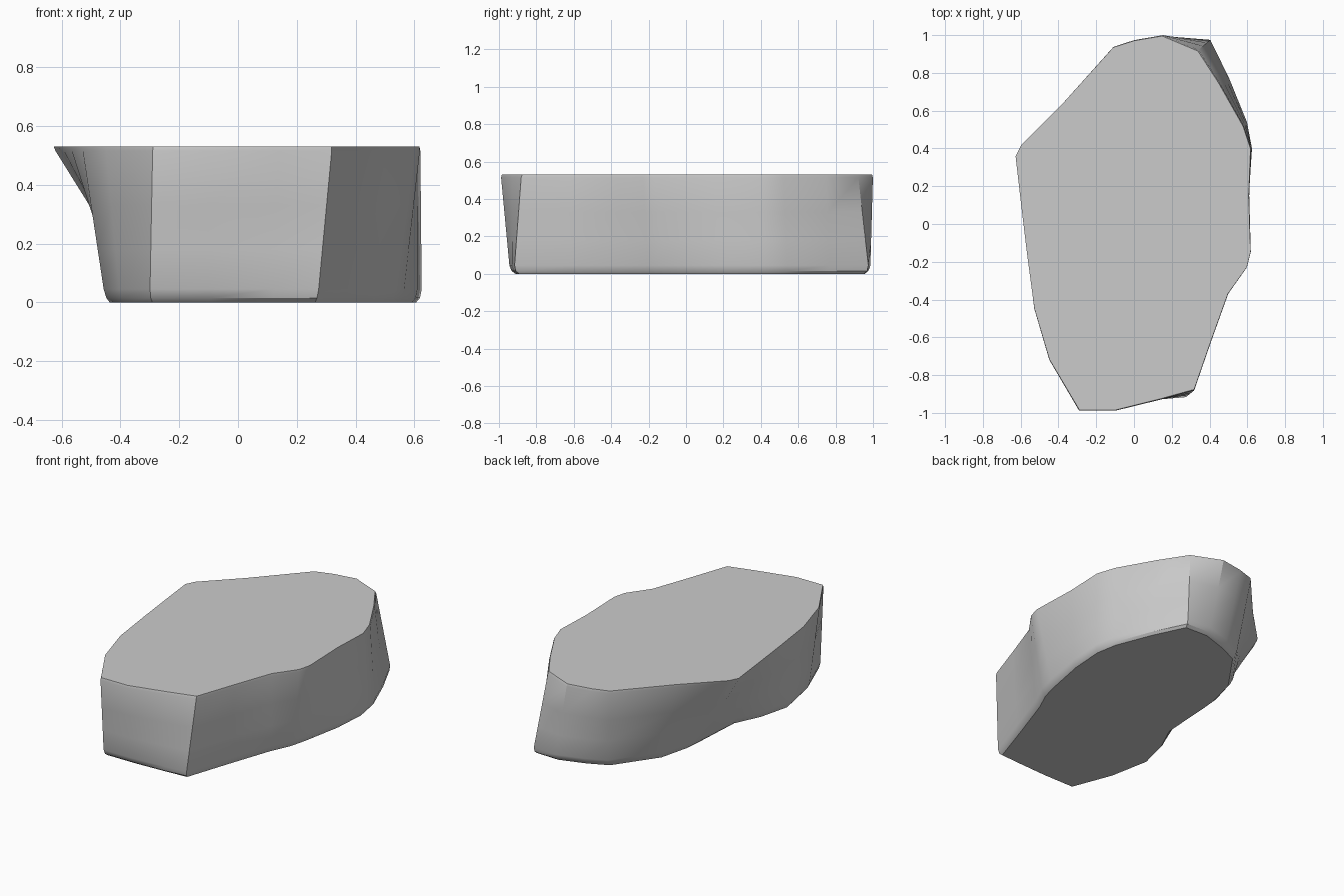
import bpy, bmesh, math

# Matching outline points: (top x, top y, bottom x, bottom y), counter-clockwise
OUTLINE = [
    (-0.29, -0.99, -0.30, -0.94), (-0.10, -0.99, -0.10, -0.94),
    (0.14, -0.93, 0.12, -0.93), (0.32, -0.88, 0.27, -0.92),
    (0.41, -0.62, 0.37, -0.62), (0.50, -0.37, 0.47, -0.33),
    (0.60, -0.23, 0.53, -0.20), (0.62, -0.15, 0.56, -0.08),
    (0.61, 0.15, 0.61, 0.18), (0.62, 0.40, 0.625, 0.40),
    (0.58, 0.52, 0.60, 0.54), (0.45, 0.75, 0.51, 0.77),
    (0.34, 0.92, 0.41, 0.98), (0.15, 1.00, 0.25, 0.985),
    (0.00, 0.975, 0.08, 0.93), (-0.11, 0.94, -0.05, 0.87),
    (-0.38, 0.64, -0.24, 0.60), (-0.60, 0.42, -0.29, 0.40),
    (-0.63, 0.36, -0.30, 0.28), (-0.60, 0.10, -0.32, -0.05),
    (-0.57, -0.15, -0.40, -0.22), (-0.53, -0.45, -0.45, -0.42),
    (-0.45, -0.72, -0.40, -0.68),
]
HEIGHT = 0.53
# Ring heights with a small inset that rounds the lower and upper rims
RINGS = [(0.0, 0.97), (0.015, 0.99), (0.045, 1.0), (0.18, 1.0),
         (0.33, 1.0), (0.515, 1.0), (HEIGHT, 0.995)]

bm = bmesh.new()
rings = []
for z, scale in RINGS:
    t = z / HEIGHT
    ring = []
    for tx, ty, bx, by in OUTLINE:
        x, y = bx + (tx - bx) * t, by + (ty - by) * t
        ring.append(bm.verts.new((x * scale, y * scale, z)))
    rings.append(ring)

# Sides
n = len(OUTLINE)
for lower, upper in zip(rings, rings[1:]):
    for i in range(n):
        j = (i + 1) % n
        bm.faces.new((lower[i], lower[j], upper[j], upper[i]))

# Flat underside and top
bm.faces.new(rings[0][::-1])
bm.faces.new(rings[-1])
bmesh.ops.recalc_face_normals(bm, faces=bm.faces)

mesh = bpy.data.meshes.new("flat_rock")
bm.to_mesh(mesh)
bm.free()
rock = bpy.data.objects.new("flat_rock", mesh)
bpy.context.collection.objects.link(rock)

# Smooth sides with sharp rims
bpy.context.view_layer.objects.active = rock
rock.select_set(True)
bpy.ops.object.shade_smooth_by_angle(angle=math.radians(32))
